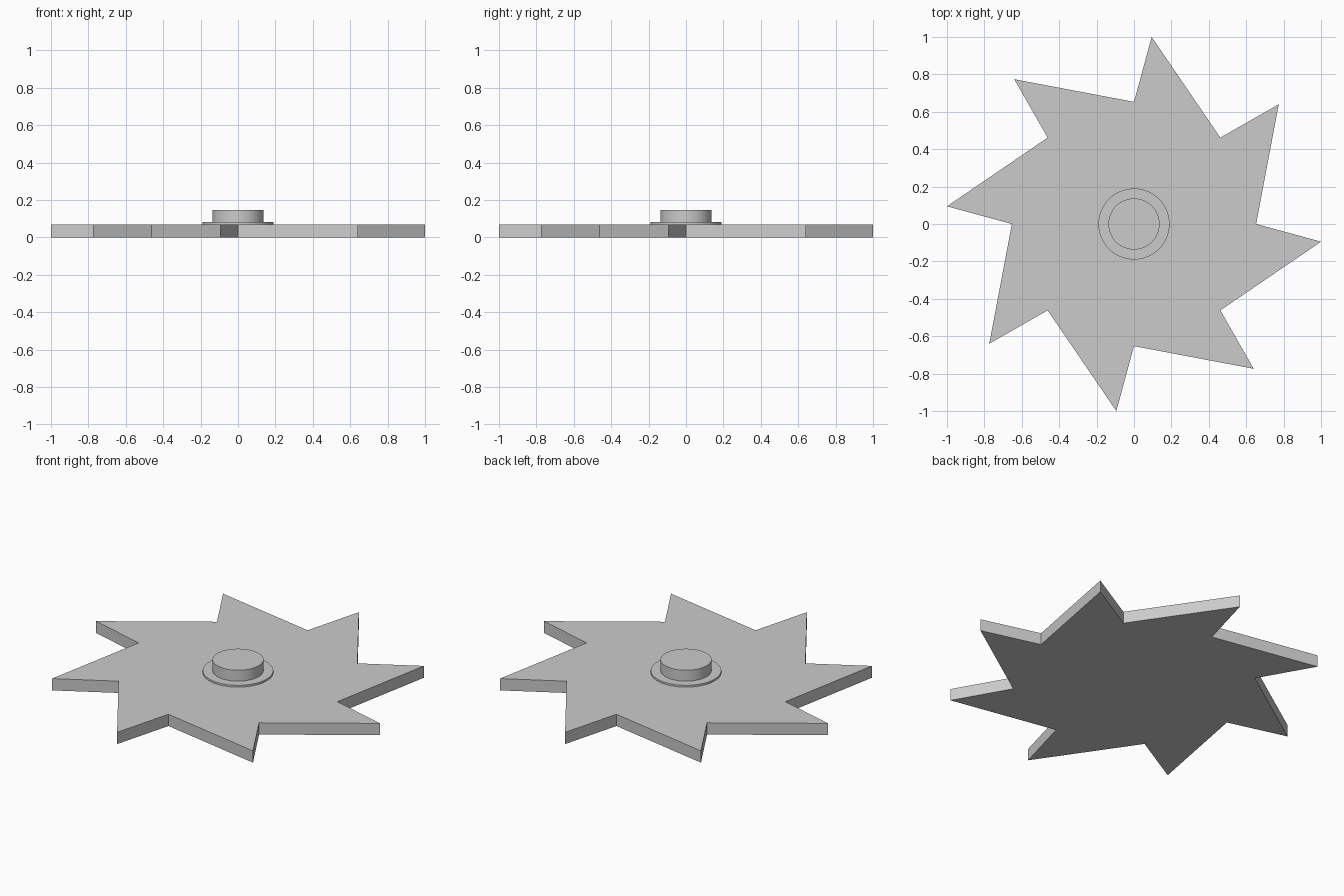
import bpy, bmesh
from math import cos, sin, radians

if "Cube" in bpy.data.objects:
    bpy.data.objects.remove(bpy.data.objects["Cube"])

TEETH = 8
TIP_R, ROOT_R = 1.0045, 0.653
THICK = 0.07

# Toothed blade: swept tip followed by a root notch, repeated around the disc
outline = []
for i in range(TEETH):
    a = 360 / TEETH * i
    for r, ang in ((TIP_R, a - 5.4), (ROOT_R, a)):
        outline.append((r * cos(radians(ang)), r * sin(radians(ang)), 0))

bm = bmesh.new()
face = bm.faces.new([bm.verts.new(p) for p in outline])
ext = bmesh.ops.extrude_face_region(bm, geom=[face])
top = [v for v in ext["geom"] if isinstance(v, bmesh.types.BMVert)]
bmesh.ops.translate(bm, verts=top, vec=(0, 0, THICK))
bmesh.ops.recalc_face_normals(bm, faces=bm.faces[:])
mesh = bpy.data.meshes.new("saw_blade")
bm.to_mesh(mesh)
bm.free()
blade = bpy.data.objects.new("saw_blade", mesh)
bpy.context.collection.objects.link(blade)


def disc(name, radius, z0, z1):
    bpy.ops.mesh.primitive_cylinder_add(vertices=64, radius=radius, depth=z1 - z0,
                                        location=(0, 0, (z0 + z1) / 2))
    obj = bpy.context.object
    obj.name = name
    bpy.ops.object.shade_smooth_by_angle(angle=radians(30))
    return obj


# Washer and hub on the upper side
disc("washer", 0.19, 0.06, 0.081)
disc("hub", 0.137, 0.06, 0.146)
